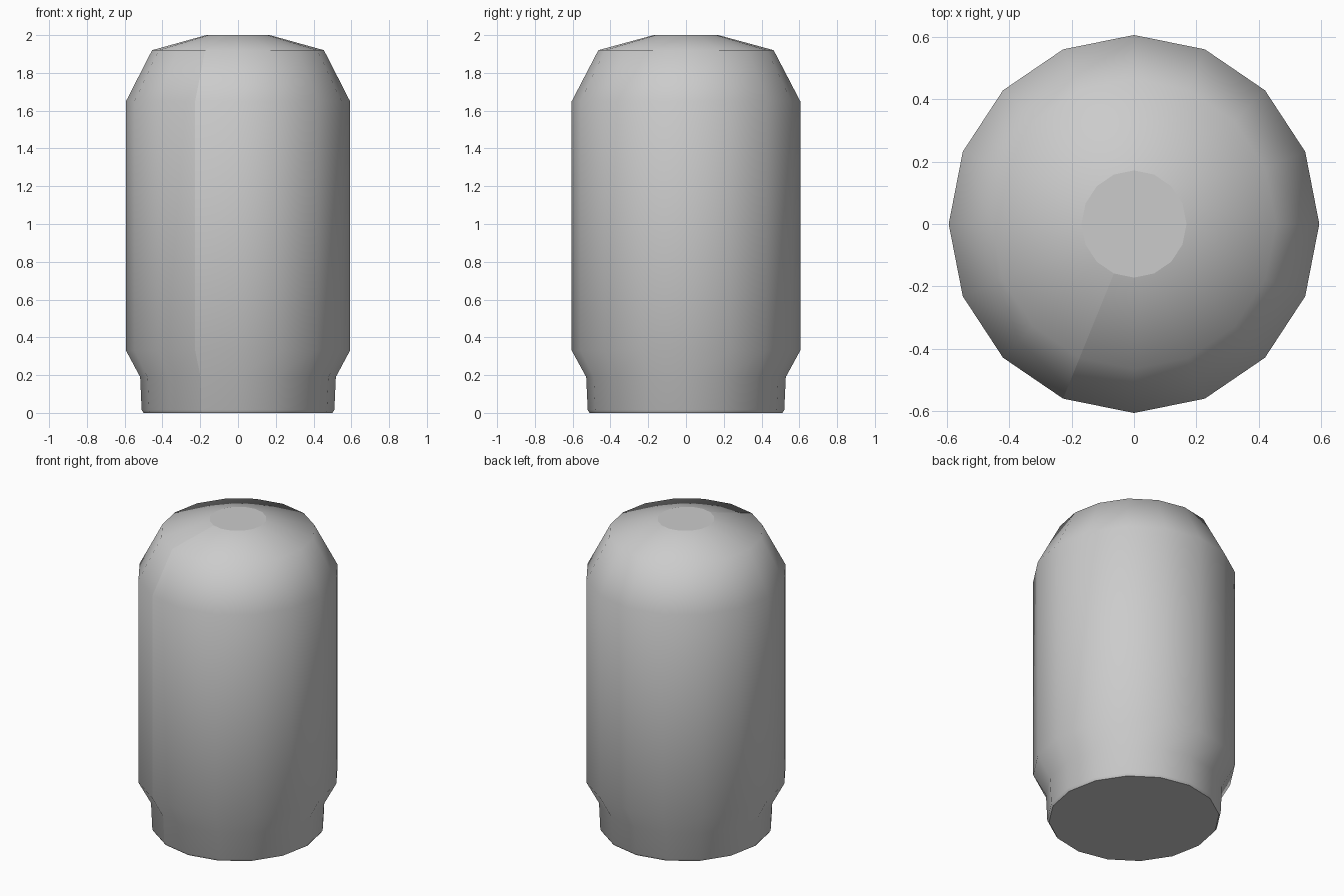
import bpy, bmesh, math

if "Cube" in bpy.data.objects:
    bpy.data.objects.remove(bpy.data.objects["Cube"])

SIDES = 16
SEAM = 11          # column whose vertical edge is left unsmoothed
Y_STRETCH = 1.02   # body is very slightly deeper than wide

# Radius / height profile from base to top
profile = [(0.50, 0.0), (0.51, 0.015), (0.518, 0.19), (0.593, 0.33),
           (0.593, 1.65), (0.455, 1.92), (0.168, 2.0)]

bm = bmesh.new()
rings = []
for r, z in profile:
    rings.append([bm.verts.new((r * math.cos(math.tau * i / SIDES),
                                r * Y_STRETCH * math.sin(math.tau * i / SIDES), z))
                  for i in range(SIDES)])

# Smooth side walls
for low, high in zip(rings, rings[1:]):
    for i in range(SIDES):
        j = (i + 1) % SIDES
        bm.faces.new((low[i], low[j], high[j], high[i])).smooth = True

# Crisp seam down the side
for low, high in zip(rings, rings[1:]):
    bm.edges.get((low[SEAM], high[SEAM])).smooth = False

# Flat caps with sharp rims
for cap in (list(reversed(rings[0])), rings[-1]):
    face = bm.faces.new(cap)
    face.smooth = False
    for edge in face.edges:
        edge.smooth = False

mesh = bpy.data.meshes.new("canister_body")
bm.to_mesh(mesh)
bm.free()
body = bpy.data.objects.new("canister_body", mesh)
bpy.context.collection.objects.link(body)
